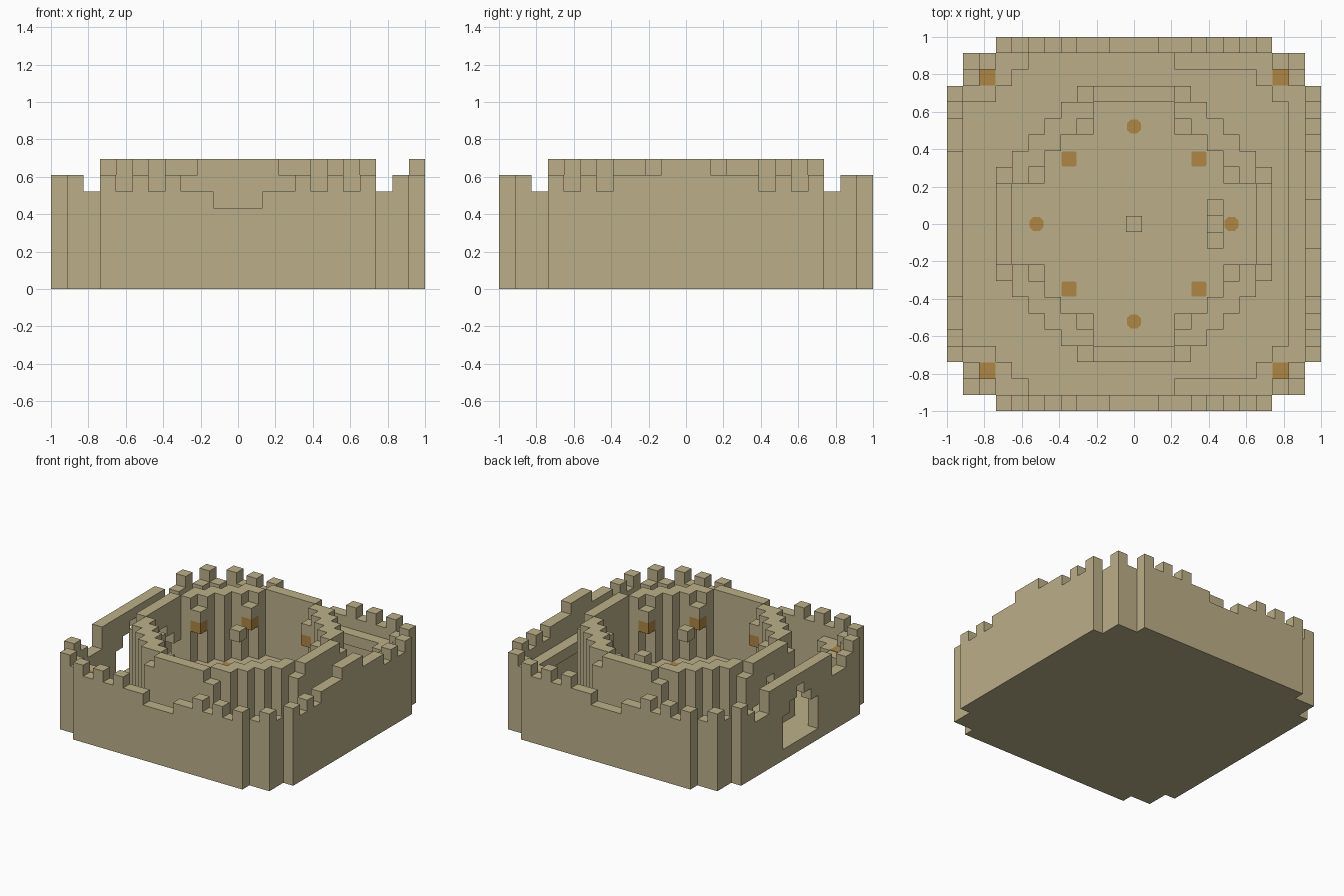
import bpy, bmesh, math
from mathutils import Vector

if "Cube" in bpy.data.objects:
    bpy.data.objects.remove(bpy.data.objects["Cube"])

U = 2 / 23  # block size; block k is centred on k * U


def material(name, rgb):
    m = bpy.data.materials.new(name)
    m.use_nodes = True
    m.diffuse_color = (*rgb, 1)
    m.node_tree.nodes["Principled BSDF"].inputs["Base Color"].default_value = (*rgb, 1)
    return m


SAND = material("sandstone", (0.50, 0.43, 0.25))
GLOW = material("amber_lamp", (0.43, 0.24, 0.06))


def column(cells, x, y, low, high):
    cells.update((x, y, z) for z in range(low, high))


def corners(x, y):
    return {(sx * x, sy * y) for sx in (-1, 1) for sy in (-1, 1)}


def arch(cells, x, floor):
    # stepped gate opening through a wall
    for y in range(-2, 3):
        for z in range(floor, 6 - abs(y)):
            cells.discard((x, y, z))


# ground slab with notched corners
ground = set()
for x in range(-11, 12):
    for y in range(-11, 12):
        if max(abs(x), abs(y)) < 11 or min(abs(x), abs(y)) < 9:
            column(ground, x, y, 0, 1)

# outer walls: heights listed from the middle of the wall outwards
outer_wall = set()
front_heights = [5, 5, 6, 6, 7, 6, 7, 6, 7]
left_heights = [8, 8, 7, 7, 7, 6, 7, 6, 7]
gate_heights = [7, 7, 7, 7, 7, 5, 5, 6, 7]
for k in range(-8, 9):
    for y in (-11, 11):
        column(outer_wall, k, y, 1, front_heights[abs(k)])
    column(outer_wall, 11, k, 1, left_heights[abs(k)])
    column(outer_wall, -11, k, 1, gate_heights[abs(k)])
for cx, cy, high in ((9, 10, 6), (10, 9, 6), (10, 10, 7)):
    for x, y in corners(cx, cy):
        column(outer_wall, x, y, 1, high)
arch(outer_wall, -11, 1)

# wall walk and corner platforms
wall_walk = set()
for cx, cy in ((9, 9), (9, 8), (10, 8), (8, 9), (8, 10), (7, 10)):
    for x, y in corners(cx, cy):
        column(wall_walk, x, y, 4, 5)
for k in range(-7, 8):
    column(wall_walk, 10, k, 4, 5)
for x in range(3, 8):
    for y in (-10, 10):
        column(wall_walk, x, y, 4, 5)

# round inner keep
keep_wall = set()
steps = [(3, 7), (4, 7), (4, 6), (5, 6), (5, 5), (6, 5), (6, 4), (7, 4), (7, 3)]
for cx, cy in steps:
    for x, y in corners(cx, cy):
        column(keep_wall, x, y, 1, 8)
for cx, cy in ((3, 8), (8, 3)):
    for x, y in corners(cx, cy):
        column(keep_wall, x, y, 1, 7)
for k in range(-2, 3):
    for s in (-8, 8):
        column(keep_wall, k, s, 1, 8)
        column(keep_wall, s, k, 1, 8)
arch(keep_wall, -8, 2)

# raised floor inside the keep
keep_floor = set()
for x in range(-8, 9):
    for y in range(-8, 9):
        if abs(x) + abs(y) <= 11 and (x, y, 1) not in keep_wall:
            column(keep_floor, x, y, 1, 2)

# seat, hanging block and wall lamps
seat = set()
column(seat, 5, 0, 2, 3)
for y in (-1, 1):
    column(seat, 5, y, 2, 4)
hanging_block = {(0, 0, 7)}
lamp_caps, wall_lamps = set(), set()
for x, y in corners(3, 6) | corners(6, 3):
    lamp_caps.add((x, y, 6))
    wall_lamps.add((x, y, 5))

parts = {
    "ground_slab": (ground, SAND), "outer_wall": (outer_wall, SAND),
    "wall_walk": (wall_walk, SAND), "keep_wall": (keep_wall, SAND),
    "keep_floor": (keep_floor, SAND), "seat": (seat, SAND),
    "hanging_block": (hanging_block, SAND), "lamp_caps": (lamp_caps, SAND),
    "wall_lamps": (wall_lamps, GLOW),
}
solid = set().union(*(cells for cells, mat in parts.values()))


def finish(name, bm, mat):
    mesh = bpy.data.meshes.new(name)
    bm.to_mesh(mesh)
    bm.free()
    mesh.materials.append(mat)
    obj = bpy.data.objects.new(name, mesh)
    bpy.context.collection.objects.link(obj)


def build_blocks(name, cells, mat):
    # make only the faces open to the air, then merge coplanar ones
    bm = bmesh.new()
    for cell in sorted(cells):
        centre = Vector(cell) + Vector((0, 0, 0.5))
        for axis in range(3):
            for sign in (-1, 1):
                n = Vector((0, 0, 0))
                n[axis] = sign
                if tuple(int(c + d) for c, d in zip(cell, n)) in solid:
                    continue
                a = Vector((0, 0, 0))
                a[(axis + 1) % 3] = 0.5
                b = n.cross(a)
                ring = (-a - b, a - b, a + b, b - a)
                bm.faces.new([bm.verts.new((centre + n / 2 + r) * U) for r in ring])
    bmesh.ops.remove_doubles(bm, verts=bm.verts, dist=0.001)
    bmesh.ops.dissolve_limit(bm, angle_limit=0.02, verts=bm.verts, edges=bm.edges)
    finish(name, bm, mat)


for part, (cells, mat) in parts.items():
    build_blocks(part, cells, mat)


def lamp_plate(name, x, y, level, half, cut):
    # flush lamp plate with clipped corners
    bm = bmesh.new()
    pts = []
    for i in range(4):
        c, s = round(math.cos(i * math.pi / 2)), round(math.sin(i * math.pi / 2))
        for px, py in ((half, half - cut), (half - cut, half)):
            pts.append((x * U + c * px - s * py, y * U + s * px + c * py, level * U))
    face = bm.faces.new([bm.verts.new(p) for p in pts])
    top = bmesh.ops.extrude_face_region(bm, geom=[face])["geom"]
    moved = [v for v in top if isinstance(v, bmesh.types.BMVert)]
    bmesh.ops.translate(bm, verts=moved, vec=(0, 0, 0.004))
    bmesh.ops.recalc_face_normals(bm, faces=bm.faces)
    finish(name, bm, GLOW)


for x, y in sorted(corners(4, 4)):
    lamp_plate("floor_lamp", x, y, 2, 0.041, 0.008)
for x, y in sorted(corners(0, 6) | corners(6, 0)):
    lamp_plate("round_floor_lamp", x, y, 2, 0.037, 0.02)
for x, y in sorted(corners(9, 9)):
    lamp_plate("corner_lamp", x, y, 5, 0.043, 0.003)
